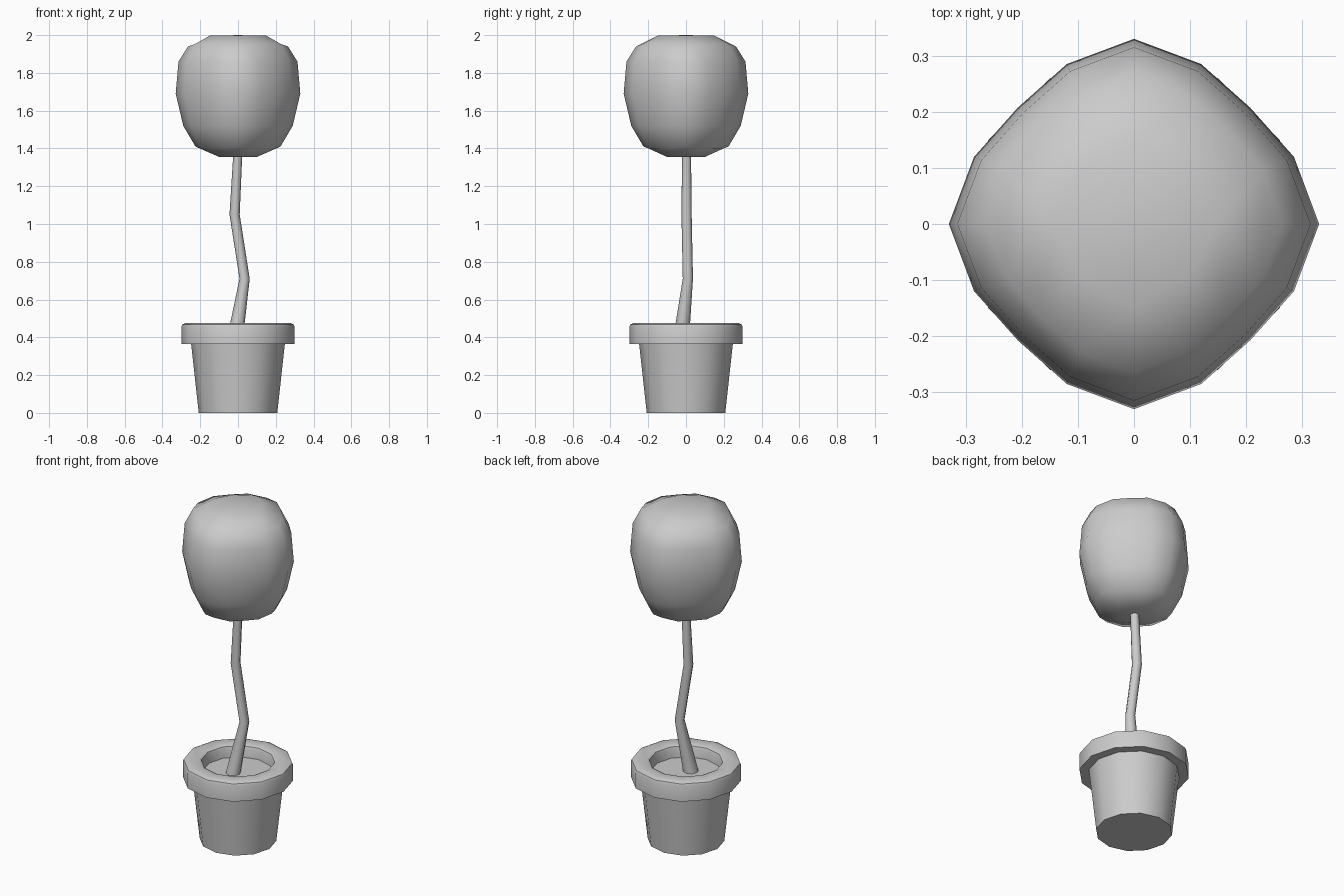
import bpy, bmesh
from math import sin, cos, pi, radians

if "Cube" in bpy.data.objects:
    bpy.data.objects.remove(bpy.data.objects["Cube"])


def make_object(name, bm, angle):
    bmesh.ops.recalc_face_normals(bm, faces=bm.faces[:])
    mesh = bpy.data.meshes.new(name)
    bm.to_mesh(mesh)
    bm.free()
    ob = bpy.data.objects.new(name, mesh)
    bpy.context.collection.objects.link(ob)
    bpy.ops.object.select_all(action='DESELECT')
    ob.select_set(True)
    bpy.context.view_layer.objects.active = ob
    bpy.ops.object.shade_smooth_by_angle(angle=radians(angle))
    return ob


def loft(name, rings, sides, angle=40):
    """Skin circular rings given as (x, y, z, radius), capping both ends."""
    bm = bmesh.new()
    loops = [[bm.verts.new((x + r * cos(2 * pi * i / sides),
                            y + r * sin(2 * pi * i / sides), z))
              for i in range(sides)] for x, y, z, r in rings]
    for a, b in zip(loops, loops[1:]):
        for i in range(sides):
            j = (i + 1) % sides
            bm.faces.new((a[i], a[j], b[j], b[i]))
    bm.faces.new(loops[0])
    bm.faces.new(loops[-1])
    return make_object(name, bm, angle)


# Pot with overhanging rim, hollow down to the soil
pot_profile = [(0.208, 0), (0.248, 0.365), (0.30, 0.365), (0.30, 0.455),
               (0.295, 0.468), (0.28, 0.475), (0.215, 0.475),
               (0.20, 0.468), (0.195, 0.455), (0.19, 0.405)]
loft("pot", [(0, 0, z, r) for r, z in pot_profile], 12)

# Crooked trunk
loft("trunk", [(-0.015, -0.025, 0.40, 0.042), (0.035, 0.01, 0.71, 0.027),
               (-0.018, 0.003, 1.05, 0.027), (0.003, 0.003, 1.45, 0.023)], 8, 60)

# Foliage: gridded cube reshaped into a tapered, rounded block turned 45 degrees
levels = {-2: (1.41, 0.225), -1: (1.52, 0.29), 0: (1.69, 0.33),
          1: (1.86, 0.315), 2: (1.94, 0.265)}
inner = {-2: (1.355, 0.10), 2: (1.997, 0.15)}
plan = {0: (0.888, 0.0), 1: (0.867, 0.355), 2: (0.707, 0.707)}

bm = bmesh.new()
bmesh.ops.create_cube(bm, size=4)
bmesh.ops.subdivide_edges(bm, edges=bm.edges[:], cuts=3, use_grid_fill=True)
for v in bm.verts:
    i, j, k = (round(c) for c in v.co)
    m = max(abs(i), abs(j))
    z, r = levels[k] if m == 2 else inner[k]
    if m == 0:
        v.co = (0, 0, z + (0.003 if k > 0 else 0))
        continue
    lo = min(abs(i), abs(j))
    far, near = plan[round(2 * lo / m)]
    a, b = (far, near) if abs(i) >= abs(j) else (near, far)
    a *= r * (1 if i >= 0 else -1)
    b *= r * (1 if j >= 0 else -1)
    if abs(k) == 2 and m == 2 and lo < 2:
        z += 0.012 if k > 0 else -0.012
    v.co = ((a - b) * 0.7071, (a + b) * 0.7071, z)
make_object("foliage", bm, 80)
